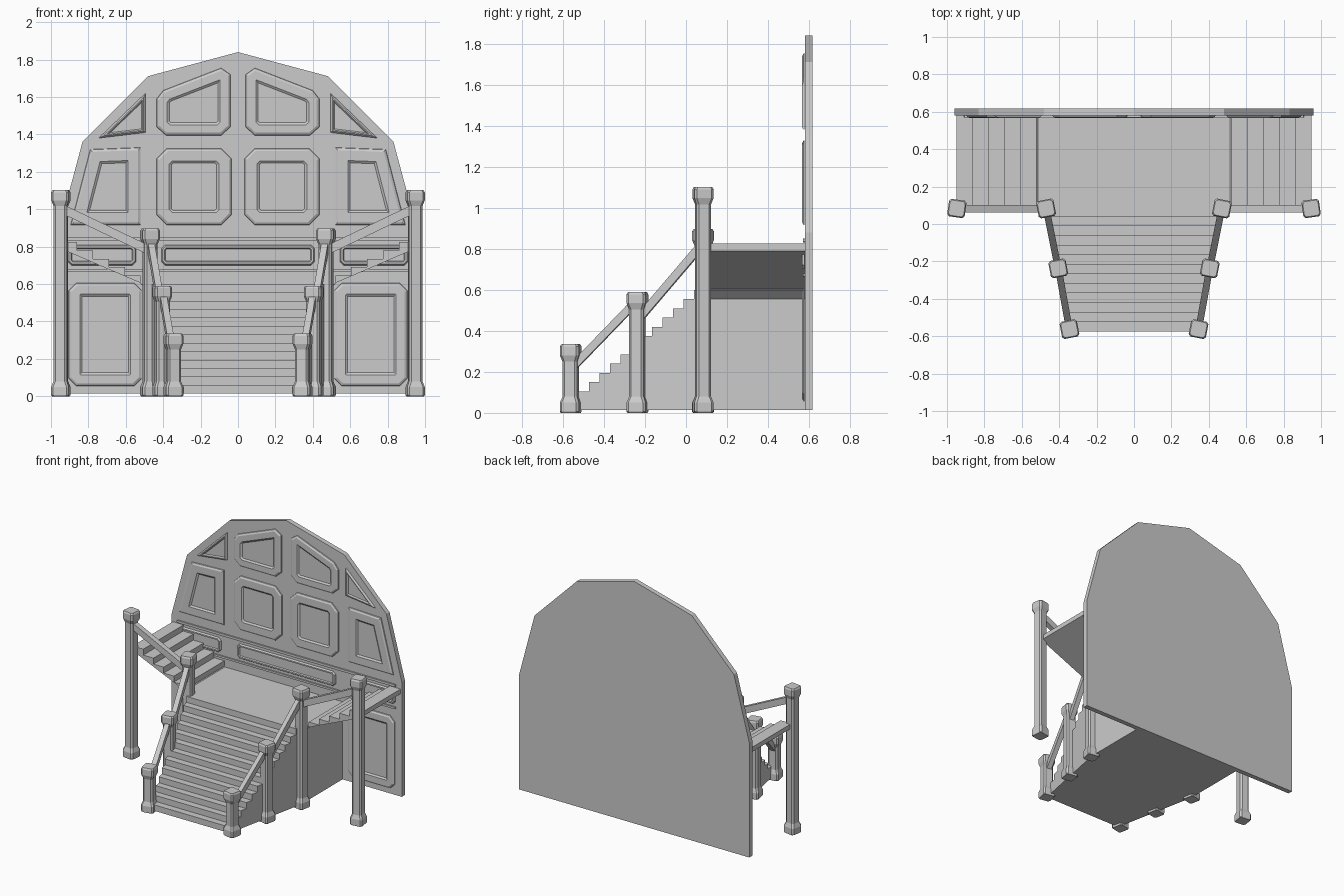
import bpy, bmesh
from math import sin, cos, radians, atan2
from mathutils import Vector

if "Cube" in bpy.data.objects:
    bpy.data.objects.remove(bpy.data.objects["Cube"])


def finish(name, bm, mirror=False):
    bmesh.ops.recalc_face_normals(bm, faces=bm.faces)
    me = bpy.data.meshes.new(name)
    bm.to_mesh(me)
    bm.free()
    ob = bpy.data.objects.new(name, me)
    bpy.context.collection.objects.link(ob)
    if mirror:
        ob.modifiers.new("mirror", 'MIRROR').use_axis[0] = True
    return ob


def loft(name, rings, mirror=False):
    """Skin equal-length rings of points and cap both ends."""
    bm = bmesh.new()
    vs = [[bm.verts.new(p) for p in r] for r in rings]
    n = len(vs[0])
    for a, b in zip(vs, vs[1:]):
        for i in range(n):
            j = (i + 1) % n
            bm.faces.new((a[i], a[j], b[j], b[i]))
    bm.faces.new(vs[0])
    bm.faces.new(vs[-1])
    return finish(name, bm, mirror)


def slab(name, xz, y0, y1, mirror=False):
    return loft(name, [[(x, y, z) for x, z in xz] for y in (y0, y1)], mirror)


def rect(x0, x1, z0, z1, c):
    return [(x0 + c, z0), (x1 - c, z0), (x1, z0 + c), (x1, z1 - c),
            (x1 - c, z1), (x0 + c, z1), (x0, z1 - c), (x0, z0 + c)]


WALL = 0.58


def panel(name, xz, border, groove=0.012, mirror=True):
    """Raised moulding with a recessed field, made by repeated insets."""
    bm = bmesh.new()
    f = bm.faces.new([bm.verts.new((x, WALL - 0.001, z)) for x, z in xz])
    f.normal_update()
    if f.normal.y > 0:
        f.normal_flip()
    for t, d in ((0.002, 0.006), (groove, 0.007), (border, 0), (groove, -0.009), (0.004, 0)):
        bmesh.ops.inset_individual(bm, faces=[f], thickness=t, depth=d, use_even_offset=True)
    me = bpy.data.meshes.new(name)
    bm.to_mesh(me)
    bm.free()
    ob = bpy.data.objects.new(name, me)
    bpy.context.collection.objects.link(ob)
    if mirror:
        ob.modifiers.new("mirror", 'MIRROR')


# Back wall: half of a twelve-sided arch on a straight base
R, ZC = 0.96, 0.88
arch = [(R * cos(radians(a)), ZC + R * sin(radians(a))) for a in range(0, 181, 30)]
slab("back_wall", [(-R, 0.015), (R, 0.015)] + arch, WALL, 0.617)

# Wall panels
panel("upper_panel", [(.04, 1.72), (.04, 1.44), (.09, 1.395), (.385, 1.395), (.435, 1.44),
                      (.435, 1.59), (.40, 1.635), (.09, 1.755)], 0.042)
panel("square_panel", rect(.035, .435, .915, 1.325, .055), 0.053)
panel("corner_panel", [(.495, 1.62), (.495, 1.41), (.745, 1.38)], 0.006, 0.007)
panel("slanted_panel", [(.52, .915), (.895, .915), (.79, 1.32), (.52, 1.33)], 0.053)
panel("lower_panel", rect(.515, .905, .055, .605, .04), 0.045)
panel("side_strip_panel", rect(.545, .91, .70, .81, .02), 0.01, 0.005)
panel("centre_strip_panel", rect(-.41, .41, .70, .81, .02), 0.01, 0.005, False)

# Horizontal wall mouldings
for z0, z1 in ((.832, .85), (.665, .68)):
    slab("wall_moulding", rect(-.91, .91, z0, z1, .003), WALL - 0.01, WALL + 0.005)


# Main stair: stepped solid narrowing towards the front
def half_width(y):
    return 0.335 + (y + 0.57) * 0.2


Y0, RUN, RISE, STEPS, YL = -0.575, 0.0512, 0.045, 13, 0.085
prof = [(YL, 0.015), (Y0, 0.015)]
for i in range(STEPS):
    y = Y0 + i * RUN
    prof += [(y, 0.015 + i * RISE), (y, 0.015 + (i + 1) * RISE)]
prof = prof[:1] + prof[2:] + [(YL, 0.6)]
loft("main_stair", [[(s * half_width(y), y, z) for y, z in prof] for s in (-1, 1)])

# Landing
slab("landing", [(-.466, .015), (.466, .015), (.466, .6), (-.466, .6)], YL, WALL)

# Side flights climbing outwards from the landing
flight = [(.46, .6), (.46, .55), (.52, .605), (.95, .79), (.95, .825)]
for i in range(4, -1, -1):
    x = 0.52 + i * 0.085
    flight += [(x, 0.645 + i * 0.045), (x, 0.6 + i * 0.045)]
slab("side_flight", flight[:-1] + [(.52, .6)], 0.10, WALL, True)


# Newel posts: chamfered square shafts with flared foot and cap
def post(name, x, y, top, angle):
    a = radians(angle)
    rings = []
    for w, z in ((.043, 0), (.047, .006), (.047, .05), (.036, .08), (.036, top - .085),
                 (.047, top - .055), (.047, top - .012), (.041, top)):
        ring = rect(-w, w, -w, w, .011)
        rings.append([(x + u * cos(a) - v * sin(a), y + u * sin(a) + v * cos(a), z)
                      for u, v in ring])
    loft(name, rings, True)


post("front_post", .345, -.562, .335, -11)
post("middle_post", .405, -.237, .59, -11)
post("landing_post", .47, .083, .897, -11)
post("outer_post", .947, .083, 1.102, 8)


# Handrails: bars with upright ends between the posts
def rail(name, p, q, w=0.018, h=0.027):
    p, q = Vector(p), Vector(q)
    d = (q - p).xy.normalized()
    side, up = Vector((-d.y, d.x, 0)) * w, Vector((0, 0, h))
    loft(name, [[c - side - up, c + side - up, c + side + up, c - side + up] for c in (p, q)], True)


rail("lower_handrail", (.348, -.55, .225), (.402, -.25, .535))
rail("upper_handrail", (.408, -.225, .465), (.466, .065, .805), 0.018, 0.03)
rail("side_handrail", (.485, .082, .785), (.935, .082, 1.0), 0.02, 0.026)
